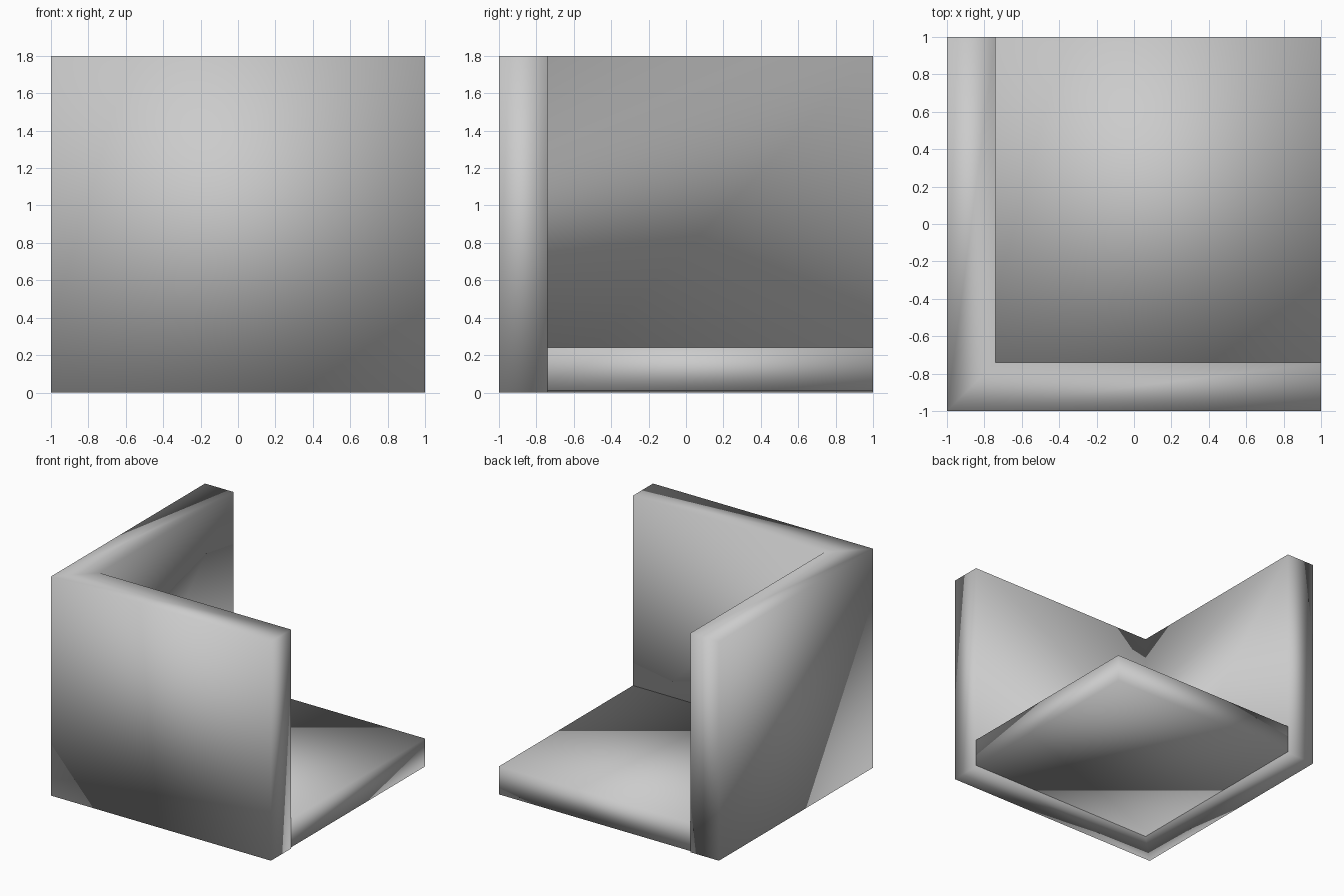
import bpy, bmesh

if "Cube" in bpy.data.objects:
    bpy.data.objects.remove(bpy.data.objects["Cube"])


def prism(name, polygons, z0, z1):
    """Extrude touching flat polygons into one closed, smooth-shaded solid."""
    bm = bmesh.new()
    verts = {}
    faces = []
    for poly in polygons:
        for p in poly:
            if p not in verts:
                verts[p] = bm.verts.new((p[0], p[1], z0))
        faces.append(bm.faces.new([verts[p] for p in poly]))
    ext = bmesh.ops.extrude_face_region(bm, geom=faces, use_keep_orig=True)
    for v in ext["geom"]:
        if isinstance(v, bmesh.types.BMVert):
            v.co.z = z1
    bmesh.ops.recalc_face_normals(bm, faces=bm.faces)
    for f in bm.faces:
        f.smooth = True
    mesh = bpy.data.meshes.new(name)
    bm.to_mesh(mesh)
    bm.free()
    obj = bpy.data.objects.new(name, mesh)
    bpy.context.collection.objects.link(obj)
    return obj


INNER = -0.74  # inner face of both walls

# L-shaped corner wall, mitred where the front and left walls meet
front = [(-1, -1), (1, -1), (1, INNER), (INNER, INNER)]
left = [(-1, -1), (INNER, INNER), (INNER, 1), (-1, 1)]
prism("corner_wall", [front, left], 0.0, 1.8)

# Floor slab fitted inside the corner, just above the wall base
prism("floor_slab", [[(INNER, INNER), (1, INNER), (1, 1), (INNER, 1)]], 0.01, 0.24)
